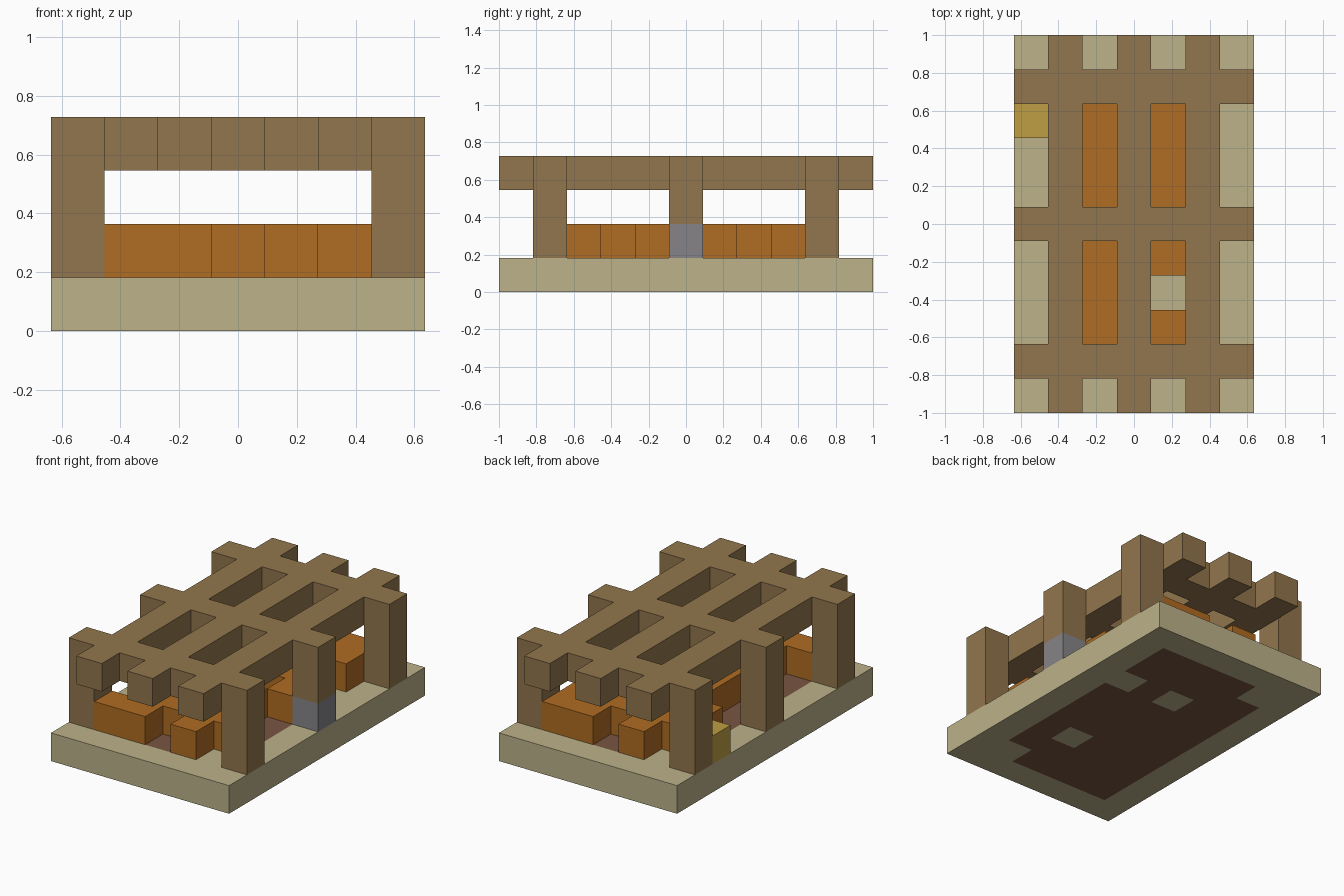
import bpy, bmesh, math
from mathutils import Vector

cube = bpy.data.objects.get("Cube")
if cube:
    bpy.data.objects.remove(cube, do_unlink=True)

NX, NY = 7, 11
U = 2 / NY


def material(name, rgb):
    """Flat material from an 8-bit sRGB colour."""
    lin = [((c / 255 + 0.055) / 1.055) ** 2.4 for c in rgb] + [1]
    m = bpy.data.materials.new(name)
    m.use_nodes = True
    m.diffuse_color = lin
    bsdf = m.node_tree.nodes["Principled BSDF"]
    bsdf.inputs["Base Color"].default_value = lin
    bsdf.inputs["Roughness"].default_value = 0.9
    return m


sand = material("pale sand", (188, 178, 138))
earth = material("earth brown", (121, 85, 66))
wood = material("timber brown", (146, 118, 77))
clay = material("orange clay", (176, 108, 34))
stone = material("grey stone", (134, 132, 135))
gold = material("gold", (191, 158, 68))

# Ground slab: sand with an earth patch that has a few sand cells left in it
sand_gaps = {(5, 1), (4, 3), (3, 7), (5, 7), (1, 9)}
slab = {(i, j, 0) for i in range(NX) for j in range(NY)}


def is_earth(i, j):
    return 0 < i < NX - 1 and 0 < j < NY - 1 and (i, j) not in sand_gaps


# Low clay walls, written as a plan from the back row to the front row
plan = [".#.##",
        "##.##" .replace("##.", "###", 1),
        "##.#.",
        ".#.##",
        ".#..#",
        ".#.#.",
        ".#...",
        ".####",
        "##.#."]
walls = {(i + 1, NY - 2 - r, 1)
         for r, row in enumerate(plan) for i, c in enumerate(row) if c == "#"}

# Timber frame: posts at the sides, beams across and along the top
rows, columns = (1, 5, 9), (1, 3, 5)
stone_block = {(6, 5, 1)}
gold_block = {(0, 8, 1)}
posts = {(i, j, k) for i in (0, NX - 1) for j in rows for k in (1, 2)} - stone_block
beams = {(i, j, 3) for i in range(NX) for j in range(NY) if i in columns or j in rows}

parts = {
    "ground_slab": (slab, [sand, earth]),
    "clay_walls": (walls, [clay]),
    "timber_frame": (posts | beams, [wood]),
    "stone_block": (stone_block, [stone]),
    "gold_block": (gold_block, [gold]),
}
solid = set().union(*(cells for cells, _ in parts.values()))


def build(name, cells, mats):
    """Outer skin of a set of grid cells, with flat areas merged."""
    bm = bmesh.new()
    for cell in sorted(cells):
        centre = Vector(cell) + Vector((0.5, 0.5, 0.5))
        for axis in range(3):
            for sign in (-1, 1):
                n = Vector((0, 0, 0))
                n[axis] = sign
                if tuple(int(a + b) for a, b in zip(cell, n)) in solid:
                    continue
                u = Vector((0, 0, 0))
                u[(axis + 1) % 3] = 0.5
                v = n.cross(u)
                corners = [centre + n / 2 + p for p in (-u - v, u - v, u + v, v - u)]
                f = bm.faces.new([bm.verts.new(
                    ((p.x - NX / 2) * U, (p.y - NY / 2) * U, p.z * U)) for p in corners])
                if len(mats) > 1 and is_earth(cell[0], cell[1]):
                    f.material_index = 1
    bmesh.ops.remove_doubles(bm, verts=bm.verts, dist=U / 100)
    bmesh.ops.dissolve_limit(bm, angle_limit=math.radians(1), verts=bm.verts,
                             edges=bm.edges, delimit={'MATERIAL'})
    mesh = bpy.data.meshes.new(name)
    bm.to_mesh(mesh)
    bm.free()
    for m in mats:
        mesh.materials.append(m)
    obj = bpy.data.objects.new(name, mesh)
    bpy.context.collection.objects.link(obj)


for name, (cells, mats) in parts.items():
    build(name, cells, mats)
